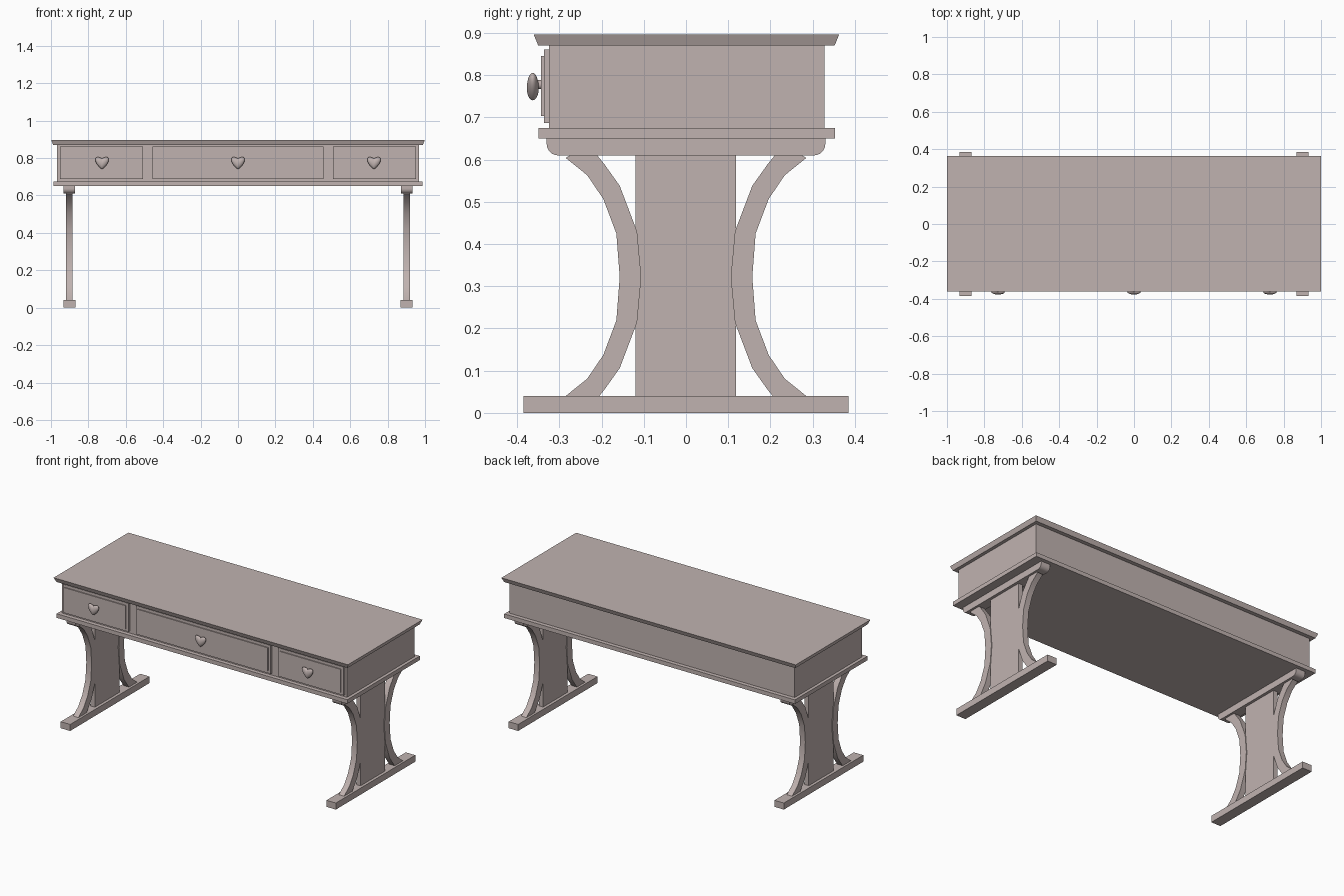
import bpy, bmesh, math
from mathutils import Matrix

cube = bpy.data.objects.get("Cube")
if cube:
    bpy.data.objects.remove(cube, do_unlink=True)

mat = bpy.data.materials.new("warm grey wood")
mat.use_nodes = True
COLOUR = (0.53, 0.45, 0.435, 1)
mat.diffuse_color = COLOUR
mat.node_tree.nodes["Principled BSDF"].inputs["Base Color"].default_value = COLOUR


def finish(name, bm, smooth=None):
    bmesh.ops.recalc_face_normals(bm, faces=bm.faces)
    mesh = bpy.data.meshes.new(name)
    bm.to_mesh(mesh)
    bm.free()
    mesh.materials.append(mat)
    ob = bpy.data.objects.new(name, mesh)
    bpy.context.collection.objects.link(ob)
    if smooth:
        bpy.ops.object.select_all(action='DESELECT')
        ob.select_set(True)
        bpy.context.view_layer.objects.active = ob
        bpy.ops.object.shade_smooth_by_angle(angle=math.radians(smooth))
    return ob


def box(name, x, y, z, flare=0):
    """Box from (min, max) ranges; flare widens its upper edge."""
    bm = bmesh.new()
    bmesh.ops.create_cube(bm, size=1)
    for v in bm.verts:
        grow = flare if v.co.z > 0 else 0
        for i, (lo, hi) in enumerate((x, y, z)):
            side = v.co[i] > 0
            v.co[i] = hi if side else lo
            if i < 2:
                v.co[i] += grow if side else -grow
    return finish(name, bm)


def extrude_x(name, profile, x, width, smooth=None):
    """Extrude a (y, z) profile along x, centred on x."""
    bm = bmesh.new()
    face = bm.faces.new([bm.verts.new((x - width / 2, y, z)) for y, z in profile])
    new = bmesh.ops.extrude_face_region(bm, geom=[face])["geom"]
    moved = [g for g in new if isinstance(g, bmesh.types.BMVert)]
    bmesh.ops.translate(bm, vec=(width, 0, 0), verts=moved)
    return finish(name, bm, smooth)


# Table top, carcass and lower moulding
box("table_top", (-0.988, 0.988), (-0.35, 0.352), (0.87, 0.897), 0.011)
box("carcass", (-0.968, 0.968), (-0.325, 0.328), (0.675, 0.87))
box("lower_moulding", (-0.987, 0.987), (-0.35, 0.353), (0.65, 0.675))


# Heart knob: flattened sphere sheared into two lobes
def heart_knob(name, x):
    bm = bmesh.new()
    bmesh.ops.create_uvsphere(bm, u_segments=32, v_segments=16, radius=1)
    bmesh.ops.rotate(bm, matrix=Matrix.Rotation(math.pi / 2, 3, 'X'), verts=bm.verts)
    for v in bm.verts:
        a, b, c = v.co
        v.co = (x + a * 0.036, -0.363 + b * 0.014, 0.769 + (c + 0.8 * abs(a)) * 0.0285)
    finish(name, bm, 50)
    stem = bmesh.new()
    bmesh.ops.create_cone(stem, cap_ends=True, segments=16, radius1=0.011, radius2=0.011,
                          depth=0.025,
                          matrix=Matrix.Translation((x, -0.35, 0.778)) @ Matrix.Rotation(math.pi / 2, 4, 'X'))
    finish(name + "_stem", stem, 40)


# Drawers with raised inner panels
for side, x0, x1 in (("right", -0.953, -0.507), ("middle", -0.458, 0.458), ("left", 0.507, 0.953)):
    box(side + "_drawer", (x0, x1), (-0.337, -0.32), (0.687, 0.861))
    box(side + "_drawer_panel", (x0 + 0.016, x1 - 0.016), (-0.343, -0.33), (0.703, 0.845))
    heart_knob(side + "_heart_knob", (x0 + x1) / 2 + {"right": 0.003, "left": -0.003}.get(side, 0))

# Curved brace: upper halves of both edges, mirrored about mid height
MID = 0.322
outer = [(0.157, MID), (0.165, 0.425), (0.196, 0.507), (0.234, 0.563), (0.285, 0.604)]
inner = [(0.212, 0.612), (0.194, 0.59), (0.157, 0.538), (0.116, 0.43), (0.106, MID)]
upper = outer + [(0.272, 0.612)] + inner
brace = upper + [(y, 2 * MID - z) for y, z in reversed(upper[1:-1])]

# Bearer under the top with rounded lower corners
R = 0.027
corner = [(0.303 + R * math.sin(t), 0.637 - R * math.cos(t))
          for t in [i * math.pi / 12 for i in range(7)]]
half = corner + [(0.33, 0.652)]
bearer = half + [(-y, z) for y, z in reversed(half)]

# Trestle legs
for side, x in (("right", -0.902), ("left", 0.902)):
    box(side + "_foot", (x - 0.032, x + 0.032), (-0.385, 0.385), (0, 0.04))
    box(side + "_post", (x - 0.014, x + 0.014), (-0.12, 0.118), (0.038, 0.612))
    extrude_x(side + "_bearer", bearer, x, 0.062, 40)
    for end, s in (("front", -1), ("back", 1)):
        extrude_x(f"{side}_{end}_brace", [(s * y, z) for y, z in brace], x, 0.036, 35)
